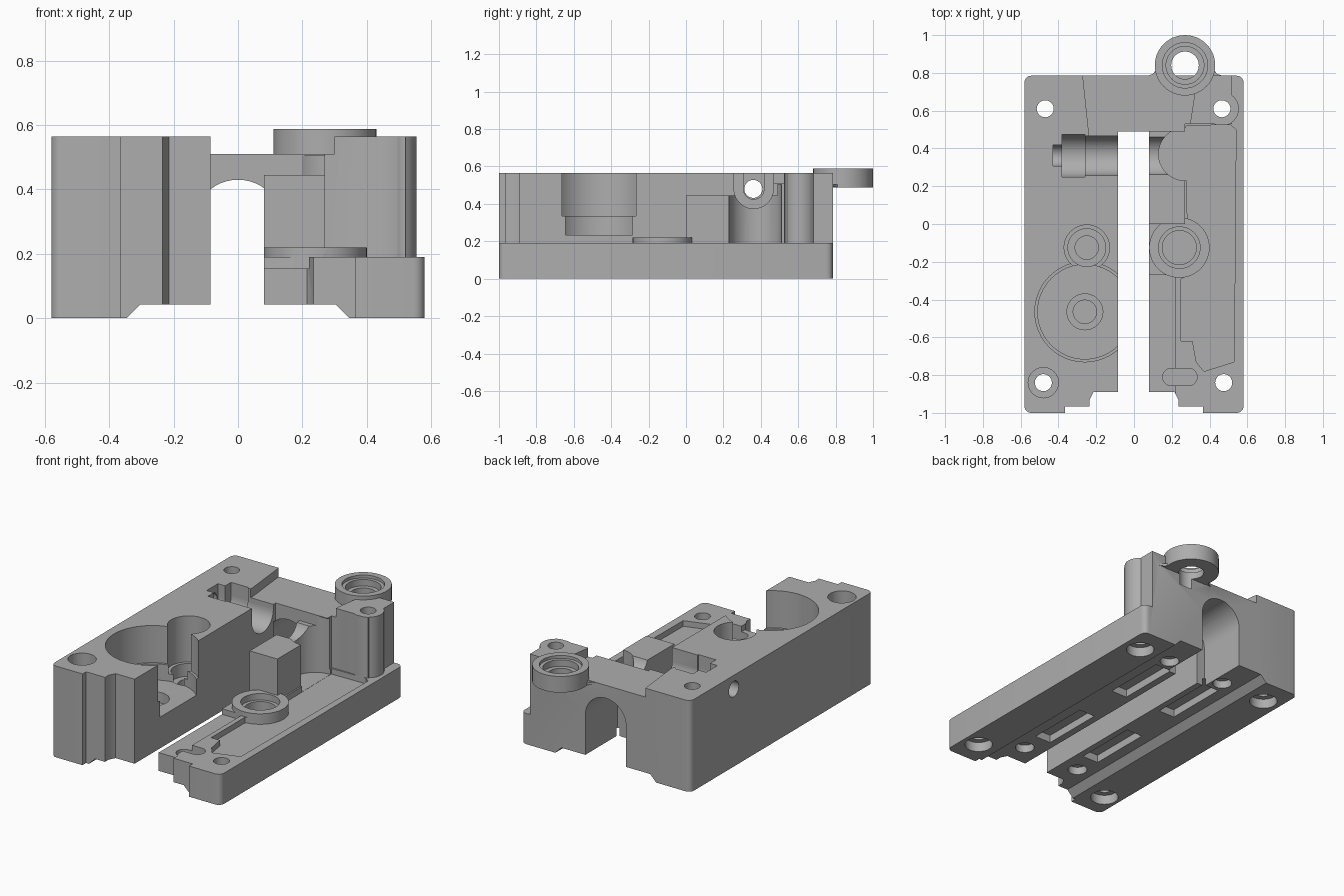
import bpy, bmesh, math
from mathutils import Matrix, Vector

cube = bpy.data.objects.get("Cube")
if cube:
    bpy.data.objects.remove(cube, do_unlink=True)

grey = bpy.data.materials.new("plain_grey")
grey.use_nodes = True
COLOR = (0.42, 0.42, 0.42, 1)
grey.diffuse_color = COLOR
grey.node_tree.nodes["Principled BSDF"].inputs["Base Color"].default_value = COLOR


def finish(bm, name):
    bmesh.ops.recalc_face_normals(bm, faces=bm.faces)
    mesh = bpy.data.meshes.new(name)
    bm.to_mesh(mesh)
    bm.free()
    mesh.materials.append(grey)
    ob = bpy.data.objects.new(name, mesh)
    bpy.context.collection.objects.link(ob)
    return ob


def prism(points, z0, z1, name="cutter", round_x=None):
    """Extrude a plan outline; optionally round its outermost upright edges."""
    bm = bmesh.new()
    face = bm.faces.new([bm.verts.new((x, y, z0)) for x, y in points])
    top = bmesh.ops.extrude_face_region(bm, geom=[face])["geom"]
    for v in top:
        if isinstance(v, bmesh.types.BMVert):
            v.co.z = z1
    if round_x:
        edges = [e for e in bm.edges
                 if abs(e.verts[0].co.z - e.verts[1].co.z) > 0.1
                 and abs(e.verts[0].co.x) > round_x]
        bmesh.ops.bevel(bm, geom=edges, offset=0.035, segments=5,
                        profile=0.5, affect='EDGES')
    return finish(bm, name)


def box(x0, x1, y0, y1, z0, z1):
    return prism([(x0, y0), (x1, y0), (x1, y1), (x0, y1)], z0, z1)


def rod(start, end, r, sides=48):
    a, b = Vector(start), Vector(end)
    rot = (b - a).to_track_quat('Z', 'Y').to_matrix().to_4x4()
    bm = bmesh.new()
    bmesh.ops.create_cone(bm, cap_ends=True, segments=sides, radius1=r, radius2=r,
                          depth=(b - a).length,
                          matrix=Matrix.Translation((a + b) / 2) @ rot)
    return finish(bm, "cutter")


def upright(x, y, r, z0, z1):
    return rod((x, y, z0), (x, y, z1), r)


def combine(tool, operation='DIFFERENCE'):
    mod = housing.modifiers.new("shape", 'BOOLEAN')
    mod.operation, mod.solver, mod.object = operation, 'EXACT', tool
    bpy.context.view_layer.objects.active = housing
    bpy.ops.object.modifier_apply(modifier=mod.name)
    bpy.data.objects.remove(tool, do_unlink=True)


TOP, BASE, HIGH = 0.565, 0.19, 0.8

# Solid housing with stepped front ends
half = [(0.08, -0.89), (0.215, -0.89), (0.235, -0.93), (0.235, -0.965),
        (0.365, -0.965), (0.365, -1), (0.58, -1), (0.58, 0.785)]
outline = half + [(-x, y) for x, y in reversed(half)]
housing = prism(outline, 0, TOP, "housing", round_x=0.57)

# Low open area on the left half, leaving the centre block and rear tower
combine(prism([(0, -1.1), (0.7, -1.1), (0.7, 0.9), (0.52, 0.9), (0.52, 0.53),
               (0.27, 0.53), (0.27, 0), (0, 0)], BASE, HIGH))
combine(upright(0.465, 0.61, 0.09, 0.1, TOP), 'UNION')
combine(prism([(-0.283, 0.9), (-0.24, 0.49), (-0.24, 0.46), (0.3, 0.46),
               (0.3, 0.55), (0.32, 0.68), (0.32, 0.9)], 0.51, HIGH))
combine(box(0, 0.3, -0.1, 0.49, 0.445, HIGH))

# Bearing seat and recessed floors on the low plate
combine(prism([(0.29, -0.05), (0.28, 0.08), (0.275, 0.52), (0.51, 0.525), (0.54, 0.5),
               (0.53, -0.73), (0.37, -0.78), (0.33, -0.73), (0.31, -0.62),
               (0.25, -0.62), (0.25, -0.29), (0.29, -0.27)], 0.155, HIGH))
combine(box(0, 0.22, -1.1, -0.27, 0.155, BASE + 0.01))
combine(upright(0.24, -0.125, 0.16, 0.1, 0.22), 'UNION')
for r, z in ((0.11, 0.18), (0.09, 0.12)):
    combine(upright(0.24, -0.125, r, z, 0.3))

# Rear collar with neck and stepped bore
combine(prism([(0.06, 0.74), (0.06, 0.78), (0.1, 0.795), (0.13, 0.83),
               (0.41, 0.83), (0.44, 0.795), (0.48, 0.78), (0.48, 0.74)],
              0.49, 0.505), 'UNION')
combine(upright(0.27, 0.84, 0.16, 0.488, 0.588), 'UNION')
for r, z in ((0.073, 0.42), (0.1, 0.53), (0.12, 0.57)):
    combine(upright(0.27, 0.84, r, z, HIGH))

# Centre slot, rear arch and chamfered underside channel
combine(box(-0.085, 0.08, -1.1, 0.49, -0.1, HIGH))
combine(rod((0, 0.47, 0.29), (0, 0.9, 0.29), 0.14))
combine(box(-0.14, 0.14, 0.47, 0.9, -0.1, 0.29))
channel = prism([(-0.385, -1.1), (0.385, -1.1), (0.385, 0.9), (-0.385, 0.9)], -0.04, 0.042)
for v in channel.data.vertices:
    if v.co.z > 0:
        v.co.x *= 0.304 / 0.385
combine(channel)

# Stepped gear pockets on the right half
for x, y, r, z in ((-0.26, -0.465, 0.265, 0.335), (-0.26, -0.465, 0.25, 0.235),
                   (-0.26, -0.465, 0.095, 0.17), (-0.26, -0.465, 0.062, 0.12),
                   (-0.25, -0.125, 0.12, 0.28), (-0.25, -0.125, 0.1, 0.2),
                   (-0.25, -0.125, 0.062, 0.14)):
    combine(upright(x, y, r, z, HIGH))

# Crosswise trough, open at the top, with its cable hole
for x0, x1, r in ((-0.43, -0.2, 0.055), (-0.38, -0.26, 0.113), (-0.27, 0.3, 0.105)):
    combine(rod((x0, 0.362, 0.48), (x1, 0.362, 0.48), r))
    combine(box(x0, x1, 0.362 - r, 0.362 + r, 0.48, HIGH))
combine(rod((-0.7, 0.36, 0.48), (-0.3, 0.36, 0.48), 0.048))
combine(upright(0.27, 0.37, 0.14, 0.156, 0.505))

# Corner screw holes with counterbores underneath
for x, y in ((-0.48, -0.84), (-0.47, 0.61), (0.475, -0.84), (0.465, 0.61)):
    combine(upright(x, y, 0.045, -0.1, HIGH))
    combine(upright(x, y, 0.08, -0.1, 0.06))
combine(upright(-0.48, -0.84, 0.08, 0.45, HIGH))

# Rounded slot in the low front ledge
for x in (0.198, 0.288):
    combine(upright(x, -0.81, 0.046, 0.1, 0.4))
combine(box(0.198, 0.288, -0.856, -0.764, 0.1, 0.4))

# Underside magnet pockets and small round recesses, mirrored
for side in (-1, 1):
    for y in (-0.41, 0.28):
        x = side * 0.18
        combine(box(x - 0.055, x + 0.055, y - 0.2, y + 0.2, -0.1, 0.09))
    for y in (-0.75, 0.56):
        combine(upright(side * 0.2, y, 0.055, -0.1, 0.09))

# Smooth curved walls, keep crisp edges
bpy.ops.object.select_all(action='DESELECT')
housing.select_set(True)
bpy.context.view_layer.objects.active = housing
bpy.ops.object.shade_smooth_by_angle(angle=math.radians(30))
